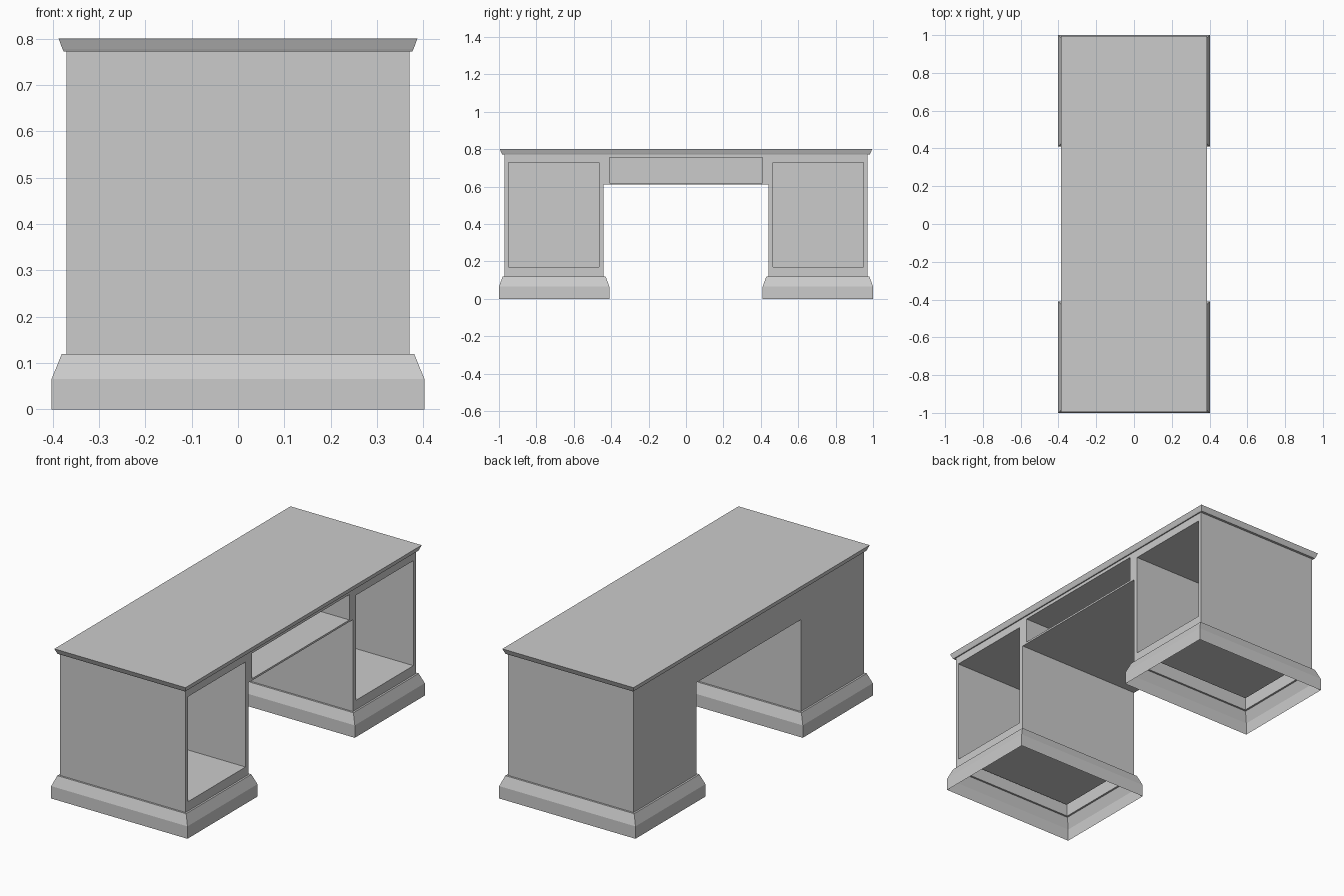
import bpy, bmesh

if "Cube" in bpy.data.objects:
    bpy.data.objects.remove(bpy.data.objects["Cube"])

X = 0.37            # half depth of the carcass
TOP = 0.772         # carcass height, where the desktop lip begins


def finish(bm, name):
    bmesh.ops.remove_doubles(bm, verts=bm.verts, dist=1e-5)
    bmesh.ops.recalc_face_normals(bm, faces=bm.faces)
    me = bpy.data.meshes.new(name)
    bm.to_mesh(me)
    bm.free()
    ob = bpy.data.objects.new(name, me)
    bpy.context.collection.objects.link(ob)
    return ob


def loop(bm, pts, x):
    return [bm.verts.new((x, y, z)) for y, z in pts]


def bridge(bm, a, b, skip=()):
    n = len(a)
    for i in range(n):
        if i not in skip:
            bm.faces.new((a[i], a[(i + 1) % n], b[(i + 1) % n], b[i]))


def ring_loft(name, cy, rings, cap=False):
    """Rectangular moulding: rings of (half x, half y, z) around y = cy."""
    bm = bmesh.new()
    prev = None
    for hx, hy, z in rings:
        cur = [bm.verts.new((sx * hx, cy + sy * hy, z))
               for sx, sy in ((-1, -1), (1, -1), (1, 1), (-1, 1))]
        if prev:
            bridge(bm, prev, cur)
        prev = cur
    if cap:
        bm.faces.new(prev)
    return finish(bm, name)


# Carcass: arch-shaped shell, open under the pedestals and beneath the desktop
arch = [(-0.97, 0.12), (-0.44, 0.12), (-0.44, 0.61), (0.44, 0.61),
        (0.44, 0.12), (0.97, 0.12), (0.97, TOP), (-0.97, TOP)]
# Openings on the +x side: (y0, y1, z0, z1)
openings = [(-0.95, -0.465, 0.17, 0.73),
            (-0.41, 0.41, 0.62, 0.755),
            (0.465, 0.95, 0.17, 0.73)]

bm = bmesh.new()
front = loop(bm, arch, X)
back = loop(bm, arch, -X)
bridge(bm, front, back, skip=(0, 4, 6))
bm.faces.new(back)
rims = [front]
# Compartments behind each opening
for y0, y1, z0, z1 in openings:
    rect = [(y0, z0), (y1, z0), (y1, z1), (y0, z1)]
    rim, rear = loop(bm, rect, X), loop(bm, rect, -X + 0.02)
    bridge(bm, rim, rear)
    bm.faces.new(rear)
    rims.append(rim)
# Face frame around the openings
edges = []
for r in rims:
    for i, v in enumerate(r):
        w = r[(i + 1) % len(r)]
        edges.append(bm.edges.get((v, w)) or bm.edges.new((v, w)))
bmesh.ops.triangle_fill(bm, edges=edges, use_beauty=True, normal=(1, 0, 0))
finish(bm, "desk_carcass")

# Desktop with tapered lip
ring_loft("desktop", 0, [(X, 0.97, TOP), (0.376, 0.983, TOP),
                         (0.379, 0.986, 0.778), (0.387, 0.995, 0.80)], cap=True)

# Hollow plinth mouldings under both pedestals
for side, cy in (("left", -0.705), ("right", 0.705)):
    ring_loft("plinth_" + side, cy, [(0.402, 0.295, 0), (0.402, 0.295, 0.066),
                                     (0.38, 0.275, 0.12), (X, 0.265, 0.12)])
